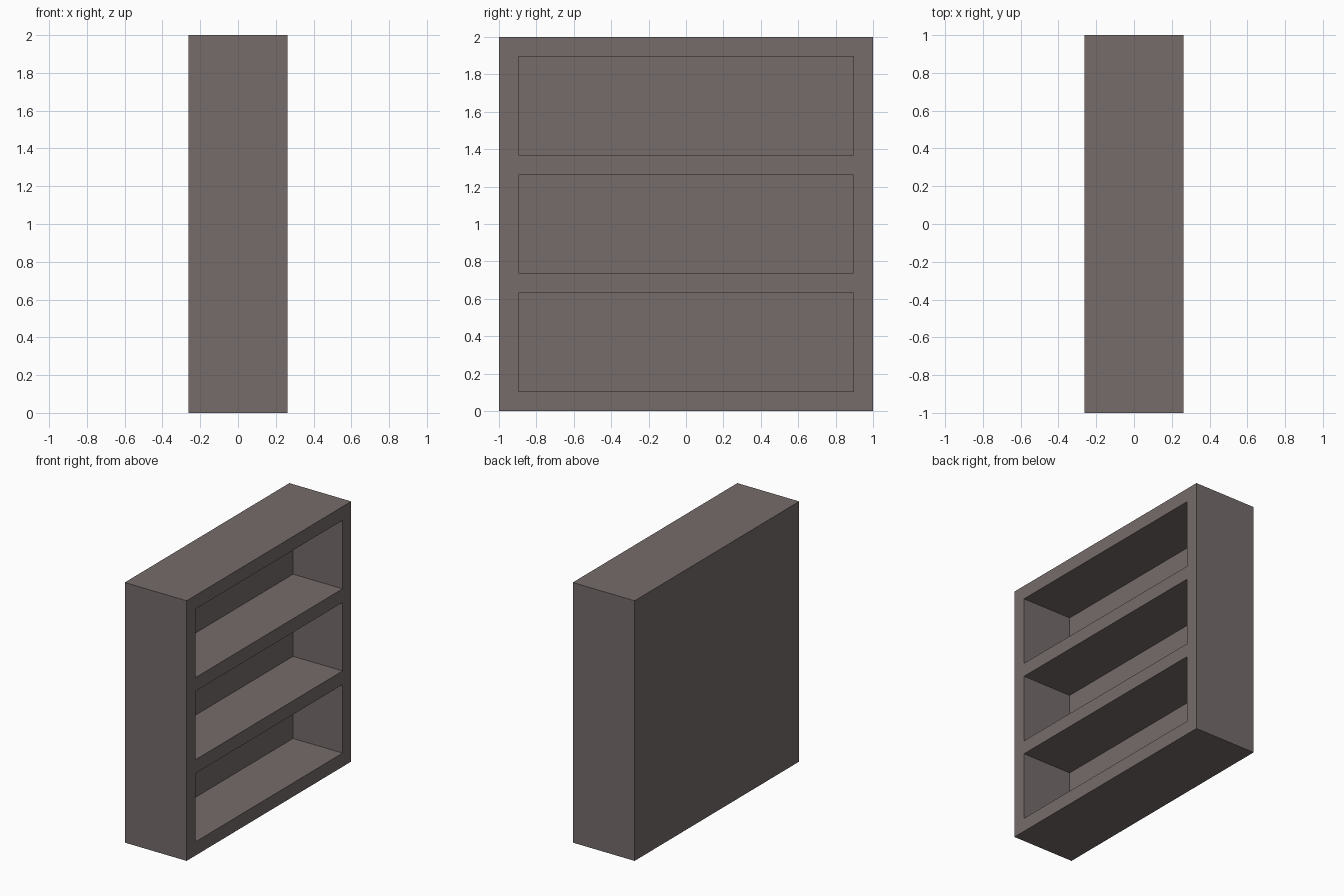
import bpy, bmesh
from mathutils import Vector, Matrix

if "Cube" in bpy.data.objects:
    bpy.data.objects.remove(bpy.data.objects["Cube"])

T = 2 / 19            # board thickness
DEPTH = 5 * T         # along x, open side faces +x
SIZE = 2.0            # width (y) and height (z)
SHELVES = 3
OPEN_H = (SIZE - (SHELVES + 1) * T) / SHELVES

mat = bpy.data.materials.new("warm grey")
mat.diffuse_color = (0.18, 0.149, 0.146, 1)
mat.use_nodes = True
mat.node_tree.nodes["Principled BSDF"].inputs["Base Color"].default_value = mat.diffuse_color

# Solid carcass block
bm = bmesh.new()
bmesh.ops.create_cube(bm, size=1, matrix=Matrix.Translation((0, 0, SIZE / 2))
                      @ Matrix.Diagonal((DEPTH, SIZE, SIZE, 1)))


def front_faces():
    return [f for f in bm.faces if f.normal.x > 0.9]


def cut_front(co, no):
    bm.normal_update()
    faces = front_faces()
    edges = {e for f in faces for e in f.edges}
    verts = {v for f in faces for v in f.verts}
    bmesh.ops.bisect_plane(bm, geom=faces + list(edges) + list(verts),
                           plane_co=co, plane_no=no, dist=1e-5)


# Cut the open side into frame, shelf edges and openings
for s in (-1, 1):
    cut_front((0, s * (SIZE / 2 - T), 0), (0, 1, 0))
bays = [T + i * (OPEN_H + T) for i in range(SHELVES)]
for z in bays:
    cut_front((0, 0, z), (0, 0, 1))
    cut_front((0, 0, z + OPEN_H), (0, 0, 1))

# Push the openings in, leaving the back panel
bm.normal_update()
openings = [f for f in front_faces()
            if abs(f.calc_center_median().y) < 0.1
            and any(z < f.calc_center_median().z < z + OPEN_H for z in bays)]
for f in openings:
    res = bmesh.ops.extrude_discrete_faces(bm, faces=[f])
    bmesh.ops.translate(bm, verts=list(res["faces"][0].verts),
                        vec=Vector((T - DEPTH, 0, 0)))
bmesh.ops.remove_doubles(bm, verts=bm.verts, dist=1e-5)
bmesh.ops.recalc_face_normals(bm, faces=bm.faces)

me = bpy.data.meshes.new("bookcase")
bm.to_mesh(me)
bm.free()
me.materials.append(mat)
bpy.context.collection.objects.link(bpy.data.objects.new("bookcase", me))
